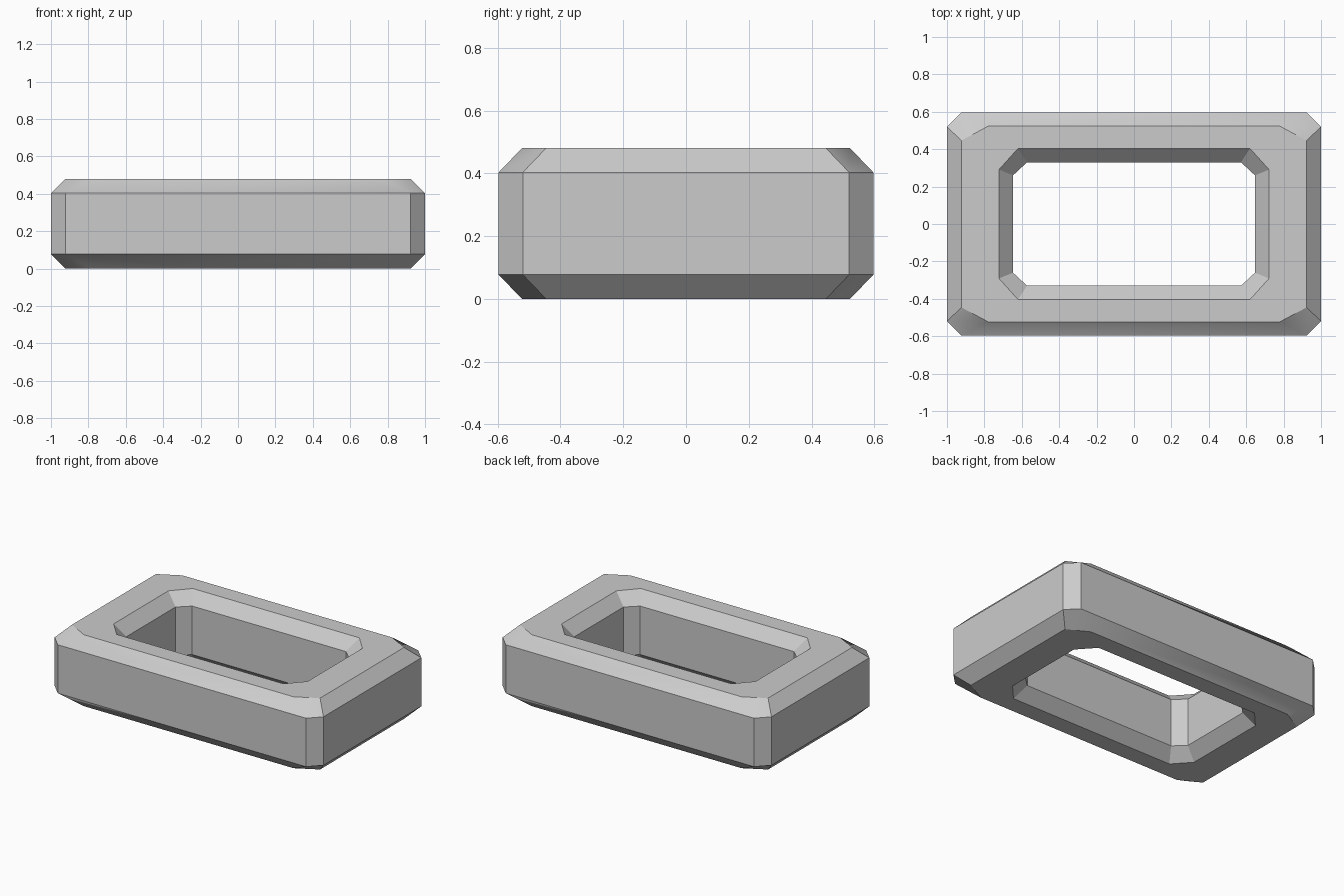
import bpy
import bmesh
import math

cube = bpy.data.objects.get("Cube")
if cube:
    bpy.data.objects.remove(cube, do_unlink=True)

# Plain metal
metal = bpy.data.materials.new("light grey metal")
metal.use_nodes = True
grey = (0.6, 0.6, 0.6, 1)
metal.diffuse_color = grey
metal.node_tree.nodes["Principled BSDF"].inputs["Base Color"].default_value = grey


def ring(bm, hx, hy, cut_x, cut_y, z):
    """Rectangle with cut corners, counter-clockwise."""
    points = []
    for sx, sy in ((1, 1), (-1, 1), (-1, -1), (1, -1)):
        pair = [(sx * hx, sy * (hy - cut_y), z), (sx * (hx - cut_x), sy * hy, z)]
        points += pair if sx * sy > 0 else pair[::-1]
    return [bm.verts.new(p) for p in points]


# Closed cross-section: half width, half depth, corner cuts, height
wall_outer = (1.0, 0.597, 0.077, 0.077)
rim_outer = (0.923, 0.523, 0.143, 0.077)
rim_inner = (0.722, 0.404, 0.102, 0.113)
wall_inner = (0.647, 0.33, 0.075, 0.07)
low, high, top = 0.077, 0.403, 0.48
section = [(wall_outer, low), (wall_outer, high), (rim_outer, top), (rim_inner, top),
           (wall_inner, high), (wall_inner, low), (rim_inner, 0), (rim_outer, 0)]

# Chain link: bridge each ring to the next, all the way round
bm = bmesh.new()
rings = [ring(bm, *shape, z) for shape, z in section]
for a, b in zip(rings, rings[1:] + rings[:1]):
    for i in range(len(a)):
        j = (i + 1) % len(a)
        bm.faces.new((a[i], a[j], b[j], b[i]))
bmesh.ops.recalc_face_normals(bm, faces=bm.faces)
mesh = bpy.data.meshes.new("chain_link")
bm.to_mesh(mesh)
bm.free()
mesh.materials.append(metal)
link = bpy.data.objects.new("chain_link", mesh)
bpy.context.collection.objects.link(link)

# Soft shading across the shallow corner facets
bpy.ops.object.select_all(action="DESELECT")
link.select_set(True)
bpy.context.view_layer.objects.active = link
bpy.ops.object.shade_smooth_by_angle(angle=math.radians(30))
